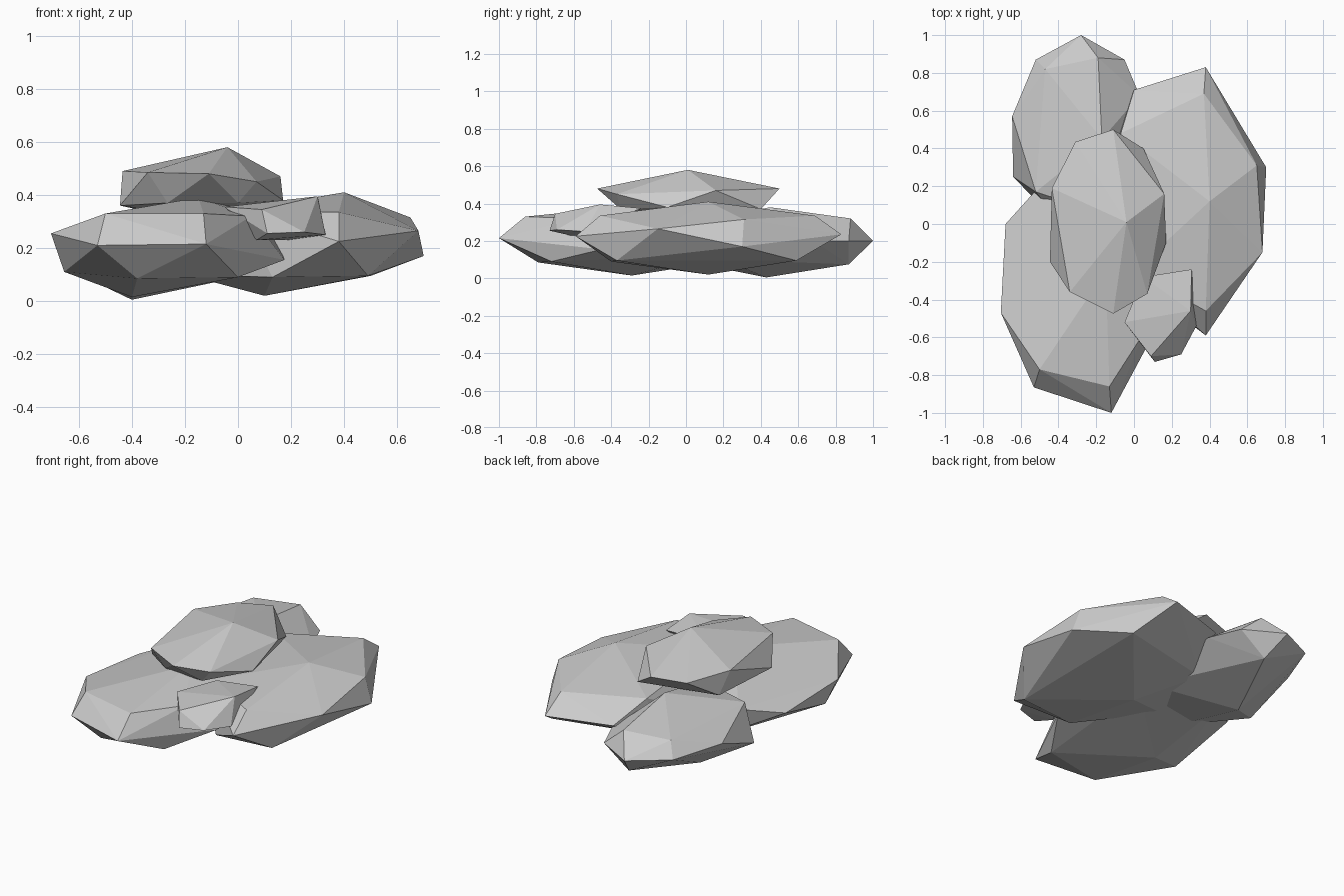
import bpy, bmesh


def rock(name, *corners):
    """Faceted boulder: convex hull around a few chiselled corners."""
    bm = bmesh.new()
    for c in corners:
        bm.verts.new(c)
    bmesh.ops.convex_hull(bm, input=bm.verts)
    loose = [v for v in bm.verts if not v.link_faces]
    bmesh.ops.delete(bm, geom=loose, context='VERTS')
    bmesh.ops.recalc_face_normals(bm, faces=bm.faces)
    mesh = bpy.data.meshes.new(name)
    bm.to_mesh(mesh)
    bm.free()
    obj = bpy.data.objects.new(name, mesh)
    bpy.context.collection.objects.link(obj)
    return obj


# Large front-left slab
rock("front_left_rock",
     (-.705, -.47, .255), (-.53, -.865, .21), (-.12, -1.0, .215), (-.5, -.77, .33),
     (-.13, -.86, .33), (.05, -.58, .32), (.175, -.45, .155), (-.38, -.79, .085),
     (0, -.72, .09), (-.68, 0, .22), (-.655, -.42, .11), (-.15, -.25, .39),
     (-.4, -.29, .015), (-.5, .2, .27), (-.4, .25, .1), (.12, -.05, .33), (.05, .1, .12))

# Large right slab
rock("right_rock",
     (.38, .83, .235), (.37, .69, .335), (0, .71, .23), (.65, .31, .315),
     (.70, .30, .17), (.68, -.15, .265), (.38, -.59, .225), (.38, -.46, .335),
     (.40, .12, .41), (.13, -.40, .09), (.49, -.37, .095), (.5, .59, .095),
     (.10, .12, .02), (-.07, .48, .33), (-.2, 0, .1), (0, -.25, .34), (-.1, .45, .1))

# Back-left slab
rock("back_left_rock",
     (-.28, 1.0, .2), (-.19, .88, .32), (-.47, .82, .31), (-.52, .87, .22),
     (-.645, .57, .24), (-.05, .87, .2), (.03, .68, .2), (-.22, .87, .075),
     (-.40, .43, .005), (-.64, .25, .12), (-.52, .17, .31), (-.17, .45, .38),
     (-.35, -.05, .1), (.05, .2, .1), (-.15, .05, .3))

# Cap stone resting on the pile
rock("top_rock",
     (-.04, .01, .58), (-.435, .19, .49), (-.34, -.36, .485), (-.11, -.475, .48),
     (.07, -.37, .45), (.16, .16, .47), (-.11, .5, .48), (-.31, .435, .47),
     (.17, -.1, .38), (-.445, -.2, .36), (.05, .4, .37), (-.265, -.33, .37),
     (0, -.35, .37), (-.4, .25, .35), (-.05, 0, .3))

# Small wedge at the front
rock("small_front_rock",
     (-.05, -.52, .355), (.09, -.7, .345), (.3, -.46, .395), (.305, -.24, .375),
     (.33, -.54, .25), (.25, -.69, .26), (.11, -.73, .255), (.07, -.62, .23),
     (.05, -.28, .36), (.2, -.4, .23))
